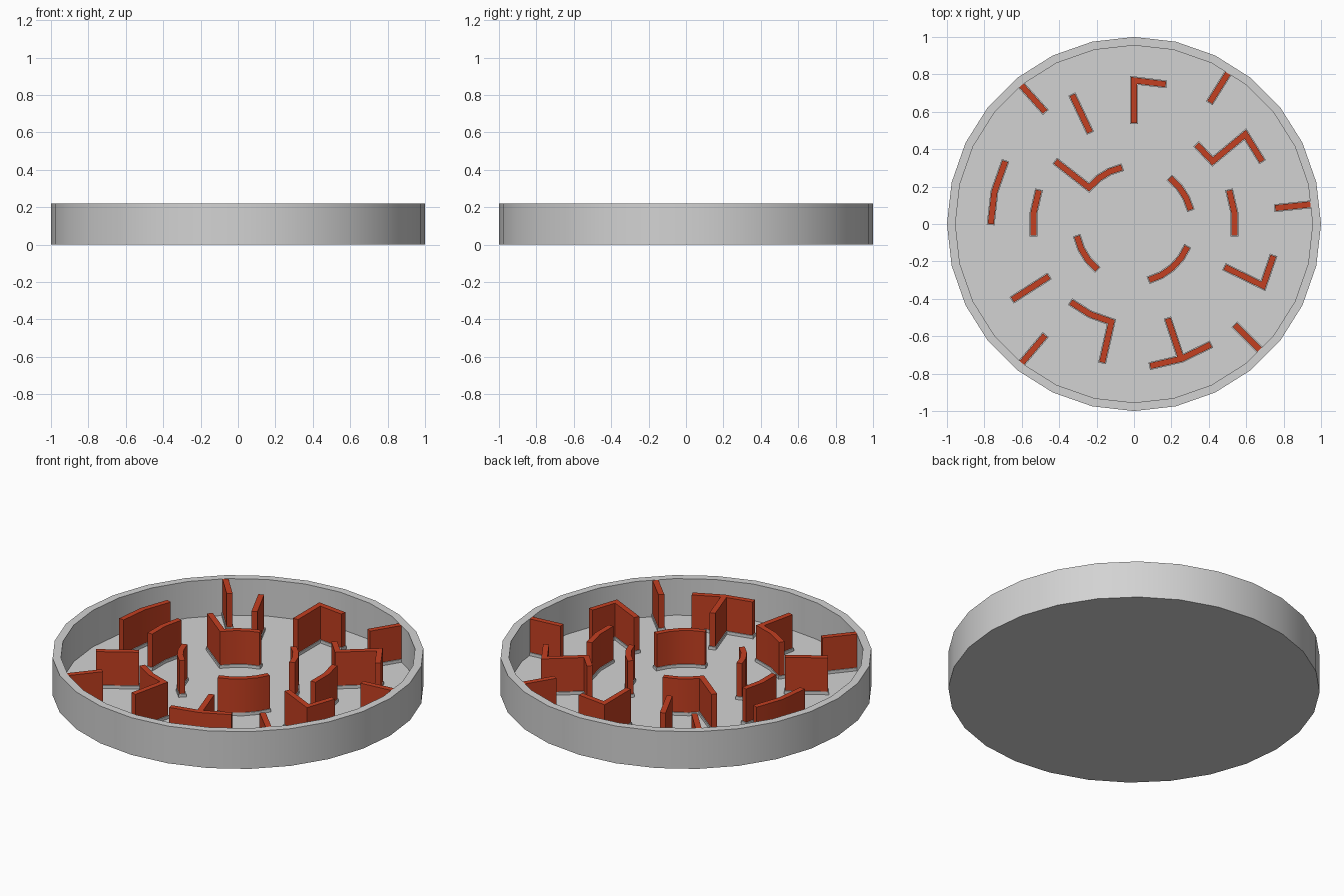
import bpy, bmesh
from math import sin, cos, radians, tau
from mathutils import Vector

cube = bpy.data.objects.get("Cube")
if cube:
    bpy.data.objects.remove(cube, do_unlink=True)

SIDES = 28
FLOOR, FOOT_TOP, WALL_TOP, RIM = 0.004, 0.022, 0.22, 0.221


def material(name, rgb):
    mat = bpy.data.materials.new(name)
    mat.use_nodes = True
    mat.diffuse_color = (*rgb, 1)
    mat.node_tree.nodes["Principled BSDF"].inputs["Base Color"].default_value = (*rgb, 1)
    return mat


grey = material("light grey", (0.65, 0.65, 0.65))
red = material("brick red", (0.55, 0.05, 0.015))


def finish(bm, name, mat):
    bmesh.ops.recalc_face_normals(bm, faces=bm.faces)
    mesh = bpy.data.meshes.new(name)
    bm.to_mesh(mesh)
    bm.free()
    mesh.materials.append(mat)
    obj = bpy.data.objects.new(name, mesh)
    bpy.context.collection.objects.link(obj)
    bpy.ops.object.select_all(action='DESELECT')
    obj.select_set(True)
    bpy.context.view_layer.objects.active = obj
    bpy.ops.object.shade_smooth_by_angle(angle=radians(25))
    return obj


def add_ribbon(bm, path, half, extend, z0, z1):
    """Upright wall with mitred corners along a flat path."""
    pts = [Vector(p) for p in path]
    dirs = [(b - a).normalized() for a, b in zip(pts, pts[1:])]
    pts[0] -= dirs[0] * extend
    pts[-1] += dirs[-1] * extend
    rings = []
    for i, p in enumerate(pts):
        before, after = dirs[max(i - 1, 0)], dirs[min(i, len(dirs) - 1)]
        n1, n2 = Vector((-before.y, before.x)), Vector((-after.y, after.x))
        side = (n1 + n2) * (half / (1 + n1.dot(n2)))
        a, b = p + side, p - side
        rings.append([bm.verts.new((q.x, q.y, z))
                      for q, z in ((a, z0), (b, z0), (b, z1), (a, z1))])
    for r, s in zip(rings, rings[1:]):
        for k in range(4):
            j = (k + 1) % 4
            bm.faces.new((r[k], r[j], s[j], s[k]))
    bm.faces.new(rings[0])
    bm.faces.new(rings[-1])


def arc(radius, start, end, steps):
    angles = [radians(start + (end - start) * i / steps) for i in range(steps + 1)]
    return [(radius * cos(a), radius * sin(a)) for a in angles]


# Shallow round dish
bm = bmesh.new()
profile = [(1, 0), (1, RIM), (0.955, RIM), (0.955, FLOOR)]
loops = [[bm.verts.new((r * cos(tau * i / SIDES), r * sin(tau * i / SIDES), z))
          for i in range(SIDES)] for r, z in profile]
for low, high in zip(loops, loops[1:]):
    for i in range(SIDES):
        j = (i + 1) % SIDES
        bm.faces.new((low[i], low[j], high[j], high[i]))
bm.faces.new(loops[0])
bm.faces.new(loops[-1])
finish(bm, "dish", grey)

# Maze walls, named by place
walls = {
    "rim_wall_back_right": [(-0.605, 0.745), (-0.475, 0.60)],
    "straight_wall_back": [(-0.33, 0.69), (-0.235, 0.49)],
    "corner_wall_back": [(0, 0.54), (0, 0.768), (0.17, 0.747)],
    "rim_wall_back_left": [(0.505, 0.81), (0.405, 0.65)],
    "zigzag_wall": [(0.335, 0.425), (0.42, 0.335), (0.595, 0.48), (0.685, 0.335)],
    "rim_wall_left": [(0.755, 0.085), (0.945, 0.105)],
    "inner_arc_back_left": arc(0.312, 52, 14, 3),
    "middle_arc_left": arc(0.54, 19.5, -6.5, 2),
    "middle_arc_right": arc(0.54, 160.5, 186.5, 2),
    "outer_arc_right": arc(0.766, 154, 180, 2),
    "hooked_arc_back": [(-0.42, 0.335)] + arc(0.309, 141, 102, 3),
    "inner_arc_front_right": arc(0.312, 192, 231, 3),
    "inner_arc_front_left": arc(0.31, -75, -23, 4),
    "straight_wall_right": [(-0.455, -0.28), (-0.65, -0.405)],
    "rim_wall_front_right": [(-0.475, -0.595), (-0.602, -0.745)],
    "hooked_arc_front": arc(0.537, 231, 257, 2) + [(-0.17, -0.74)],
    "branch_wall_front": [(0.18, -0.505), (0.25, -0.715)],
    "outer_arc_front": arc(0.764, 276.5, 302.5, 2),
    "rim_wall_front_left": [(0.54, -0.54), (0.685, -0.685)],
    "corner_wall_left": [(0.485, -0.23), (0.69, -0.33), (0.745, -0.17)],
}
for name, path in walls.items():
    bm = bmesh.new()
    add_ribbon(bm, path, 0.016, 0, FOOT_TOP, WALL_TOP)
    finish(bm, name, red)
    # Slightly wider grey foot under each wall
    bm = bmesh.new()
    add_ribbon(bm, path, 0.021, 0.005, FLOOR - 0.002, FOOT_TOP)
    finish(bm, name + "_foot", grey)
